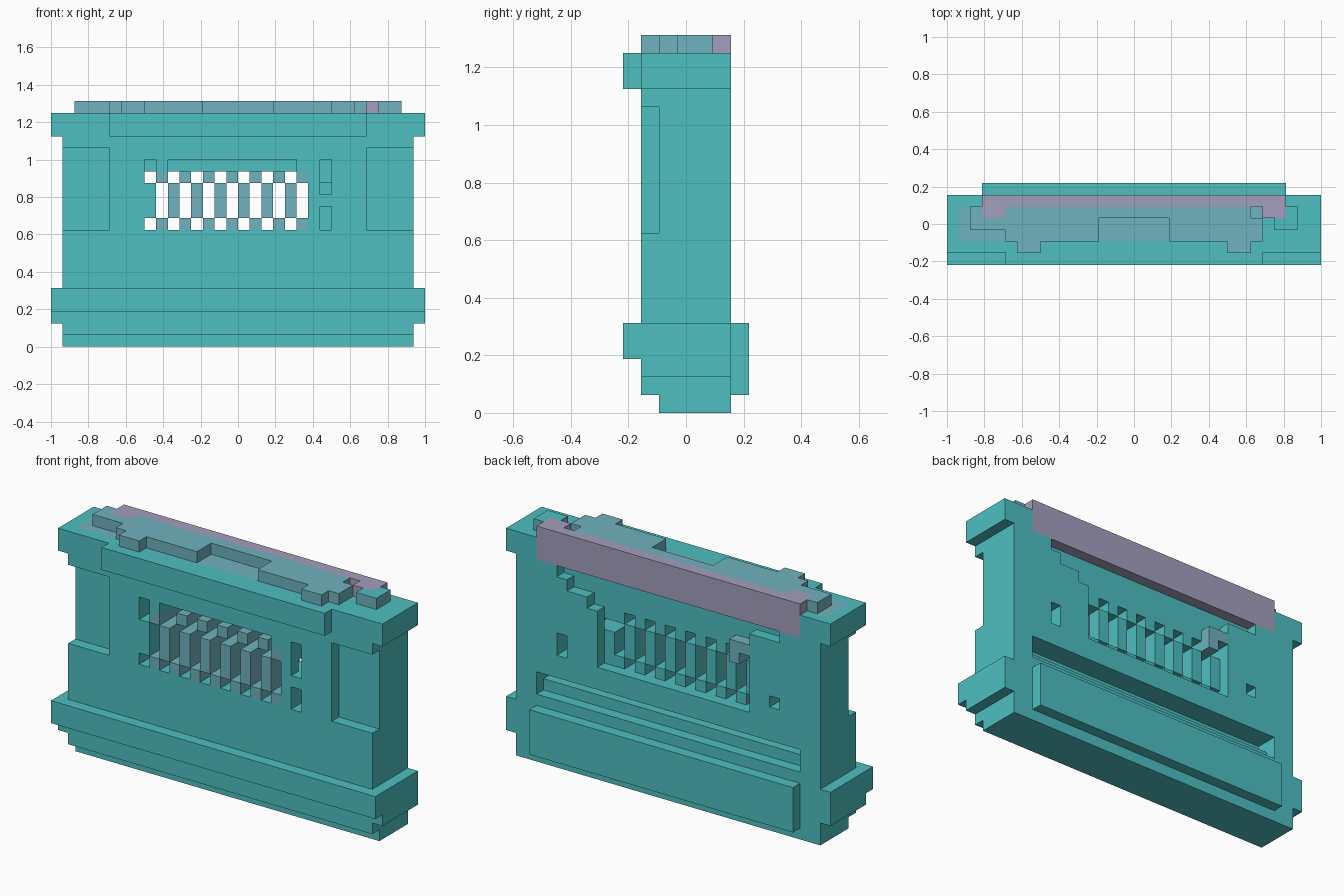
import bpy, bmesh
from mathutils import Vector

cube = bpy.data.objects.get("Cube")
if cube:
    bpy.data.objects.remove(cube, do_unlink=True)

U = 1 / 16                              # one grid cell
ORIGIN = Vector((-1.0, -3.5 * U, 0.0))
TEAL, SLATE, MAUVE = 0, 1, 2


def make_material(name, rgb):
    lin = [((c / 255 + 0.055) / 1.055) ** 2.4 for c in rgb] + [1.0]
    m = bpy.data.materials.new(name)
    m.use_nodes = True
    m.diffuse_color = lin
    m.node_tree.nodes["Principled BSDF"].inputs["Base Color"].default_value = lin
    return m


MATERIALS = [make_material("teal", (77, 191, 192)),
             make_material("slate_teal", (112, 178, 190)),
             make_material("mauve", (164, 159, 189))]


def cells(boxes):
    """Grid cells inside boxes given as (x0, x1, y0, y1, z0, z1)."""
    return {(i, j, k) for a, b, c, d, e, f in boxes
            for i in range(a, b) for j in range(c, d) for k in range(e, f)}


def block(name, fills, cuts=(), colour=lambda c, n: TEAL):
    """Join boxes, carve boxes away, and colour each face by cell and normal."""
    solid = cells(fills) - cells(cuts)
    bm = bmesh.new()
    verts = {}

    def vert(p):
        if p not in verts:
            verts[p] = bm.verts.new(ORIGIN + Vector(p) * U)
        return verts[p]

    for c in sorted(solid):
        for axis in range(3):
            for side in (0, 1):
                n = [0, 0, 0]
                n[axis] = side * 2 - 1
                if tuple(c[t] + n[t] for t in range(3)) in solid:
                    continue
                ring = []
                for du, dv in ((0, 0), (1, 0), (1, 1), (0, 1)):
                    p = list(c)
                    p[axis] += side
                    p[(axis + 1) % 3] += du
                    p[(axis + 2) % 3] += dv
                    ring.append(vert(tuple(p)))
                face = bm.faces.new(ring if side else ring[::-1])
                face.material_index = colour(c, n)
    # Merge flat neighbours of one colour
    bmesh.ops.dissolve_limit(bm, angle_limit=0.01, verts=bm.verts[:],
                             edges=bm.edges[:], delimit={'MATERIAL'})
    mesh = bpy.data.meshes.new(name)
    bm.to_mesh(mesh)
    bm.free()
    for m in MATERIALS:
        mesh.materials.append(m)
    ob = bpy.data.objects.new(name, mesh)
    bpy.context.collection.objects.link(ob)
    return ob


# Wall: corner notches, grille, slots, back recess and back groove
wall_cuts = [(1, 5, 1, 2, 10, 17), (27, 31, 1, 2, 10, 17)]
wall_cuts += [(i, i + 1, 1, 6, 11, 14) for i in range(9, 22, 2)]        # gaps
for i in range(8, 21, 2):                                              # holes over and under slats
    wall_cuts += [(i, i + 1, 1, 6, 14, 15), (i, i + 1, 1, 6, 10, 11)]
wall_cuts += [(8, 9, 1, 3, 15, 16), (10, 21, 1, 3, 15, 16), (11, 21, 1, 2, 14, 15)]
wall_cuts += [(23, 24, 1, 3, 13, 16), (23, 24, 1, 3, 10, 12),          # front slots
              (22, 24, 2, 5, 13, 14),
              (26, 27, 3, 6, 10, 12), (5, 6, 3, 6, 11, 12)]            # back slots
wall_cuts += [(8, 23, 5, 6, 10, 18), (23, 24, 5, 6, 15, 18),           # stepped recess
              (24, 26, 5, 6, 16, 18), (26, 27, 5, 6, 17, 18), (5, 8, 5, 6, 17, 18)]
wall_cuts += [(3, 29, 5, 6, 6, 8), (3, 29, 4, 5, 7, 8)]                # groove
wall_cuts += [(3, 29, 5, 6, 18, 20)]                                   # seat of back panel


def wall_colour(c, n):
    i, j, k = c
    if k == 19 and n[2] > 0 and i < 27 and 2 <= j < 5:
        return SLATE
    if 9 <= i < 22 and 10 <= k < 15 and j < 4:
        return SLATE
    return TEAL


block("wall", [(1, 31, 1, 6, 1, 20), (1, 31, 2, 6, 0, 1)], wall_cuts, wall_colour)

# Ledges, bands and plinth
for side, a in (("right", 0), ("left", 31)):
    block(side + "_upper_cap", [(a, a + 1, 1, 6, 18, 20)])
    block(side + "_lower_cap", [(a, a + 1, 1, 6, 2, 5)])
block("upper_front_ledge", [(5, 27, 0, 1, 18, 20)])
block("lower_front_band", [(0, 32, 0, 1, 3, 5)])
block("back_plinth", [(3, 29, 6, 7, 1, 5)])

# Small stepped block beside the grille at the back
block("grille_block", [(8, 10, 5, 6, 15, 16), (9, 10, 5, 6, 14, 15)],
      colour=lambda c, n: SLATE)

# Back panel rising above the top
block("back_panel", [(3, 29, 5, 6, 18, 21)], colour=lambda c, n: MAUVE)


# Notched slab on top
def slab_colour(c, n):
    i, j, k = c
    if i == 27 or (n[2] > 0 and j == 4 and (3 <= i < 5 or i == 28)):
        return MAUVE
    return TEAL if n[2] > 0 and i >= 28 else SLATE


block("top_slab",
      [(2, 27, 3, 5, 20, 21), (5, 27, 2, 5, 20, 21), (6, 8, 1, 2, 20, 21),
       (24, 26, 1, 2, 20, 21), (27, 28, 4, 5, 20, 21), (28, 30, 3, 5, 20, 21)],
      [(13, 19, 2, 4, 20, 21), (26, 27, 4, 5, 20, 21)], slab_colour)
